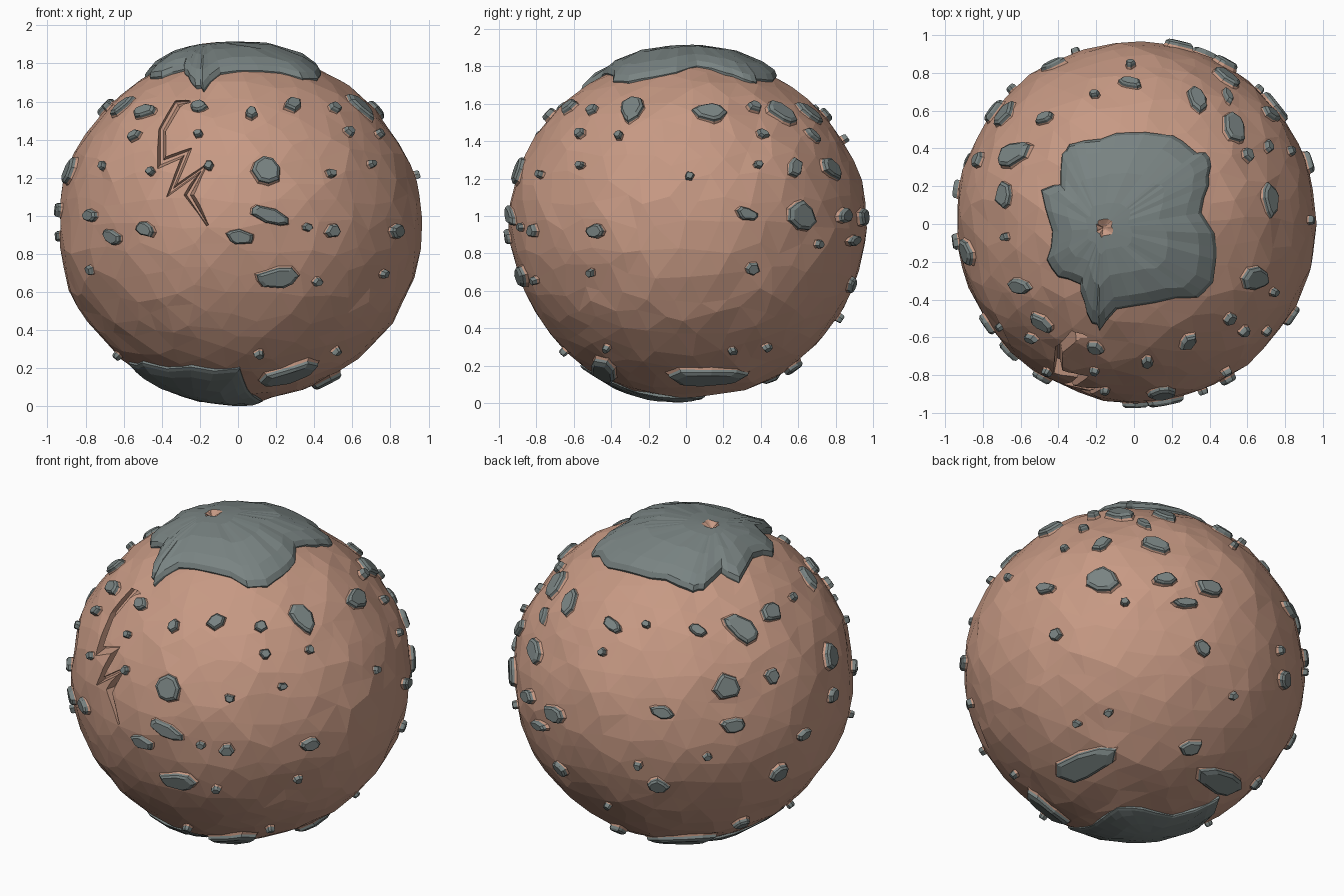
import bpy, bmesh, math, random
from mathutils import Vector, noise

random.seed(4)
if "Cube" in bpy.data.objects:
    bpy.data.objects.remove(bpy.data.objects["Cube"])

CENTRE = Vector((0.01, 0.01, 0.955))
RADIUS = 0.945


def material(name, colour):
    mat = bpy.data.materials.new(name)
    mat.use_nodes = True
    mat.diffuse_color = (*colour, 1)
    bsdf = mat.node_tree.nodes["Principled BSDF"]
    bsdf.inputs["Base Color"].default_value = (*colour, 1)
    bsdf.inputs["Roughness"].default_value = 0.9
    return mat


CLAY = material("terracotta", (0.57, 0.32, 0.23))
STONE = material("slate_grey", (0.19, 0.227, 0.223))


def surface(direction, height=0.0):
    """Point on the lumpy ground in a direction, raised by height."""
    d = direction.normalized()
    squash = 0.055 if d.z > 0 else 0.025
    r = 0.955 - squash * d.z ** 2 + 0.014 * noise.noise(d * 2.6) + height
    return CENTRE + d * r


def make_object(name, bm):
    bmesh.ops.recalc_face_normals(bm, faces=bm.faces)
    mesh = bpy.data.meshes.new(name)
    bm.to_mesh(mesh)
    bm.free()
    mesh.materials.append(CLAY)
    mesh.materials.append(STONE)
    obj = bpy.data.objects.new(name, mesh)
    bpy.context.collection.objects.link(obj)
    return obj


def bridge(bm, lower, upper, mat):
    n = len(lower)
    for i in range(n):
        j = (i + 1) % n
        bm.faces.new((lower[i], lower[j], upper[j], upper[i])).material_index = mat


# Rocky ball with irregular facets
bm = bmesh.new()
bmesh.ops.create_icosphere(bm, subdivisions=4, radius=1)
for v in bm.verts:
    jitter = Vector([random.uniform(-0.035, 0.035) for _ in range(3)])
    v.co = surface(v.co + jitter, random.uniform(-0.008, 0.006))
body = make_object("rocky_body", bm)

# Zigzag crack: a V-shaped groove cut into the front
crack = [(-0.25, 1.6), (-0.32, 1.59), (-0.4, 1.45), (-0.4, 1.28), (-0.27, 1.33),
         (-0.35, 1.13), (-0.18, 1.25), (-0.26, 1.11), (-0.16, 0.95)]
bm = bmesh.new()
path = [Vector((x, 0, z)) for x, z in crack]
sections = []
for i, p in enumerate(path):
    is_end = i in (0, len(path) - 1)
    before = (p - path[max(i - 1, 0)]).normalized()
    after = (path[min(i + 1, len(path) - 1)] - p).normalized()
    along = before + after
    side = Vector((along.z, 0, -along.x)).normalized()
    bend = 1 if is_end else max(0.5, abs(side.dot(Vector((after.z, 0, -after.x)))))
    side /= bend
    ring = []
    for offset, reach in ((-0.008, 0.885), (0.008, 0.885), (0.034, 1.0), (-0.034, 1.0)):
        co = p + side * offset * (0.25 if is_end else 1)
        co.y = CENTRE.y - math.sqrt(reach ** 2 - p.x ** 2 - (p.z - CENTRE.z) ** 2)
        ring.append(bm.verts.new(co))
    if sections:
        bridge(bm, sections[-1], ring, 0)
    sections.append(ring)
bm.faces.new(sections[0])
bm.faces.new(sections[-1])
cutter = make_object("crack_cutter", bm)
cutter.hide_render = True
cut = body.modifiers.new("crack", "BOOLEAN")
cut.operation = "DIFFERENCE"
cut.solver = "EXACT"
cut.object = cutter
bpy.context.view_layer.objects.active = body
bpy.ops.object.modifier_apply(modifier=cut.name)
bpy.data.objects.remove(cutter)


def plate(name, outline, middle, pole, height, hole=False):
    """Star-shaped slab hugging one pole, made of rings round its middle."""
    bm = bmesh.new()
    mid = Vector(middle)
    points = []
    for i, p in enumerate(outline):
        a, b = Vector(p), Vector(outline[(i + 1) % len(outline)])
        wobble = Vector((random.uniform(-0.012, 0.012), random.uniform(-0.012, 0.012)))
        points += [a, (a + b) / 2 + wobble]

    def on_ball(q, h):
        up = math.sqrt(0.92 ** 2 - q.length_squared)
        return surface(Vector((q.x, q.y, pole * up)), h)

    previous = None
    for t, h in ((1.0, -0.03), (0.995, 0.008), (0.95, height * 0.5), (0.82, height * 0.8),
                 (0.55, height), (0.25, height), (0.09, height)):
        ring = []
        for p in points:
            bump = random.uniform(-0.006, 0.004) if 0.5 < t < 0.9 else 0
            ring.append(bm.verts.new(on_ball(mid.lerp(p, t), h + bump)))
        if previous:
            bridge(bm, previous, ring, 1)
        previous = ring
    # Centre is closed, or sunk to bare ground
    tip = bm.verts.new(on_ball(mid, height - 0.03 if hole else height))
    for i, v in enumerate(previous):
        face = bm.faces.new((v, previous[(i + 1) % len(previous)], tip))
        face.material_index = 0 if hole else 1
    return make_object(name, bm)


top_outline = [(-0.4, 0.2), (-0.39, 0.36), (-0.35, 0.41), (-0.27, 0.43), (-0.1, 0.47),
               (0.2, 0.46), (0.3, 0.39), (0.37, 0.37), (0.4, 0.3), (0.39, 0.2), (0.35, 0.05),
               (0.42, -0.06), (0.43, -0.2), (0.41, -0.32), (0.33, -0.4), (0.1, -0.43),
               (-0.1, -0.46), (-0.19, -0.57), (-0.23, -0.53), (-0.27, -0.42), (-0.29, -0.33),
               (-0.41, -0.29), (-0.47, -0.2), (-0.44, -0.05), (-0.5, 0.17)]
plate("top_cap", top_outline, (-0.17, -0.03), 1, 0.06, hole=True)
base_outline = [(-0.57, -0.15), (-0.5, -0.32), (-0.25, -0.51), (0, -0.56), (0.04, -0.35),
                (0.1, -0.15), (0.12, 0), (0, 0.08), (-0.2, 0.1), (-0.36, 0.3),
                (-0.45, 0.15), (-0.5, 0)]
plate("bottom_cap", base_outline, (-0.22, -0.14), -1, 0.028)


# Embedded stones, gathered into one object
stones = bmesh.new()
placed = []


def add_stone(direction, right, up, w, h):
    n = direction.normalized()
    a = (right - n * right.dot(n)).normalized()
    b = n.cross(a)
    if b.dot(up) < 0:
        b = -b
    tilt = random.uniform(-0.4, 0.2)
    a, b = a * math.cos(tilt) + b * math.sin(tilt), b * math.cos(tilt) - a * math.sin(tilt)
    sides = 8 if w > 0.08 else 6
    outline = []
    for i in range(sides):
        angle = math.tau * (i + random.uniform(-0.3, 0.3)) / sides
        reach = random.uniform(0.9, 1.15) / 2
        outline.append(a * w * reach * math.cos(angle) + b * h * reach * math.sin(angle))
    previous = None
    # Narrow clay skirt, wall, bevel and flat top
    for scale, lift, mat in ((1.2, -0.012, 0), (1.04, 0.005, 0), (1.0, 0.02, 1), (0.78, 0.03, 1)):
        ring = [stones.verts.new(surface(n * RADIUS + o * scale, lift)) for o in outline]
        if previous:
            bridge(stones, previous, ring, mat)
        previous = ring
    stones.faces.new(previous).material_index = 1


def scatter(azimuth, elevation, items, lift=0.0):
    """Place stones given as (across, up, width, height) seen from one direction."""
    az, el = math.radians(azimuth), math.radians(elevation)
    right = Vector((math.cos(az), math.sin(az), 0))
    toward = Vector((math.sin(az) * math.cos(el), -math.cos(az) * math.cos(el), math.sin(el)))
    up = toward.cross(right)
    fresh = []
    for u, v, *size in items:
        w, h = size or (0.05, 0.045)
        v -= lift
        depth = math.sqrt(max(0.01, RADIUS ** 2 - u * u - v * v))
        d = (right * u + up * v + toward * depth).normalized()
        if all((d - q).length > 0.16 for q in placed):
            add_stone(d, right, up, w, h)
            fresh.append(d)
    placed.extend(fresh)


front = [(-.62, 1.58, .14, .08), (-.5, 1.55, .14, .08), (-.22, 1.58, .09, .07), (.06, 1.54, .06, .07),
         (.28, 1.59, .08, .11), (.5, 1.57, .07, .06), (.64, 1.58, .18, .12), (-.55, 1.42, .07, .05),
         (.57, 1.44, .06, .06), (-.89, 1.23, .14, .13), (.14, 1.24, .14, .14), (-.94, 1.03, .1, .08),
         (-.78, 1, .12, .06), (.15, 1, .2, .08), (-.66, .89, .13, .07), (-.49, .93, .1, .07),
         (0, .89, .14, .07), (.48, .92, .08, .07), (.81, .92, .1, .08), (.19, .68, .21, .11)]
front_pebbles = [(.73, 1.43), (-.71, 1.26), (-.46, 1.23), (-.16, 1.26), (.47, 1.22), (.35, .94),
                 (-.77, .72), (.4, .66), (.1, .28), (.51, .29), (-.64, .27), (.75, .7), (-.22, 1.43)]
side = [(-.35, 1.57, .14, .14), (-.17, 1.57, .1, .11), (.12, 1.56, .18, .11), (.36, 1.59, .08, .06),
        (.5, 1.56, .17, .13), (.66, 1.55, .17, .09), (-.4, 1.43, .07, .05), (.4, 1.44, .07, .05),
        (.66, 1.43, .1, .05), (.56, 1.25, .08, .12), (.76, 1.25, .16, .1), (.31, 1.01, .12, .06),
        (.6, 1, .17, .14), (.82, 1, .12, .07), (-.48, .9, .07, .06), (.87, .87, .14, .05),
        (.34, .72, .08, .07)]
side_pebbles = [(.01, 1.21), (-.57, 1.27), (.37, 1.27), (-.39, .65), (.24, .28), (.42, .3), (-.55, .67)]
above = [(-.43, .82, .12, .07), (-.75, .58, .13, .08), (-.48, .55, .1, .06), (-.65, .36, .2, .13),
         (-.7, .14, .11, .14), (-.63, -.35, .13, .11), (-.03, .74, .12, .06), (.22, .68, .14, .2),
         (.43, .54, .11, .19), (.68, -.16, .1, .08), (-.03, .83), (-.7, -.08), (-.22, .68)]
back_left = [(-.68, .49, .12, .18), (-.58, .38, .1, .17), (-.43, .31, .1, .07), (-.84, .13, .12, .14),
             (-.49, .16, .07, .05), (.07, .26, .1, .06), (.36, .13, .08, .05), (-.14, -.1, .12, .1),
             (.24, -.08, .14, .14), (.49, -.02, .08, .08), (-.71, -.23, .15, .09), (-.82, -.32, .14, .06),
             (.25, -.32, .11, .07), (-.68, -.53, .1, .07), (-.14, -.62, .11, .09), (.52, -.55, .12, .1),
             (.66, -.34, .09, .06), (.32, -.84, .1, .08), (-.42, -.74), (-.14, -.31), (-.25, -.51),
             (.13, -.46)]
back_right_low = [(.5, .49, .17, .08), (.34, .41, .14, .06), (-.45, .23, .08, .07), (.44, .19, .1, .09),
                  (.57, -.13, .07, .07), (.3, -.42, .13, .08), (-.33, -.26), (-.14, -.21), (-.08, .38)]
slabs = [(.26, .45, .32, .15), (.45, -.1, .16, .42), (-.28, -.42, .4, .14)]

scatter(0, 0, front + front_pebbles, CENTRE.z)
scatter(90, 0, side + side_pebbles, CENTRE.z)
scatter(0, 90, above)
scatter(0, -90, slabs)
scatter(180 + 35, 25, back_left)
scatter(180 - 38, -30, back_right_low)
make_object("embedded_stones", stones)
